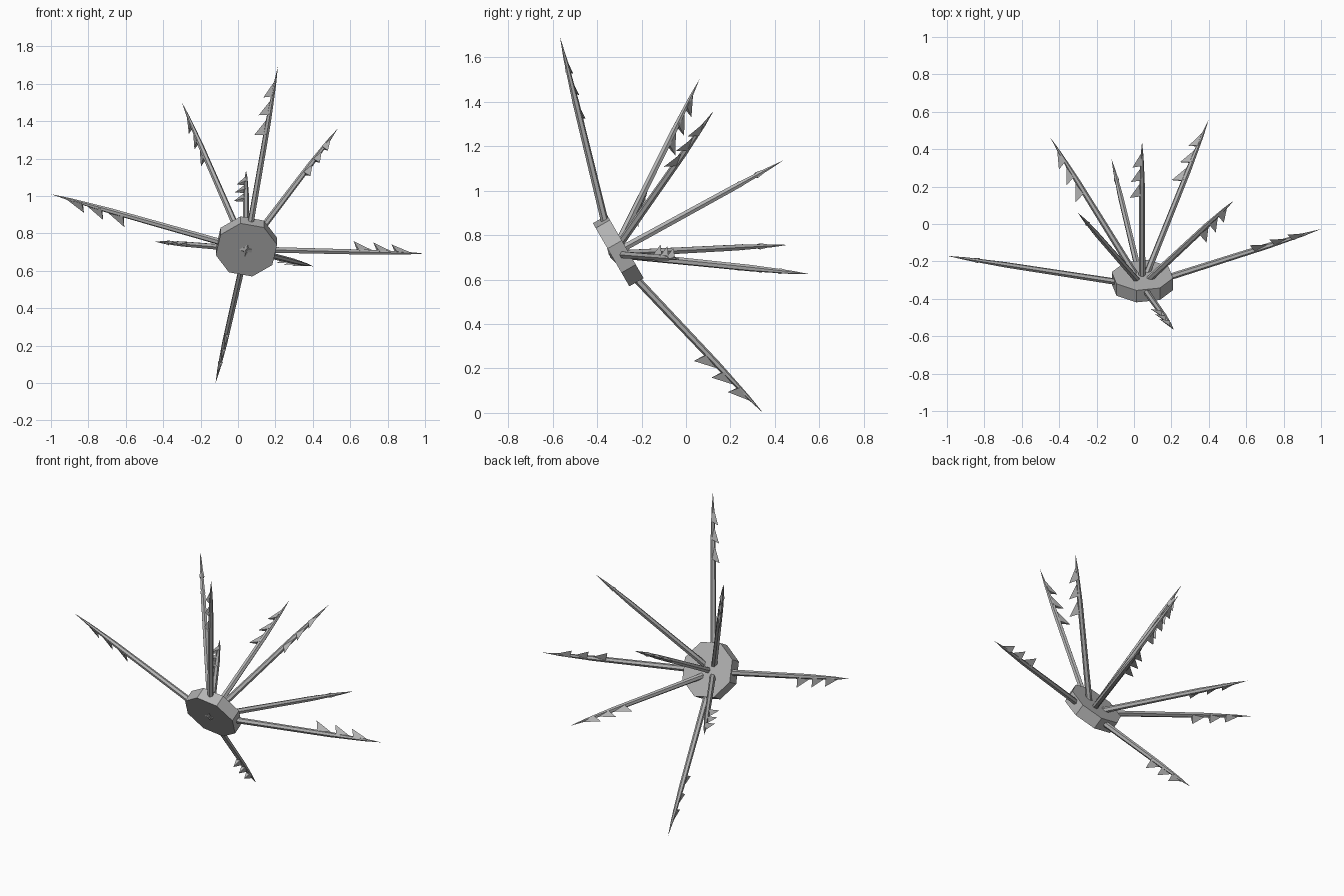
import bpy, bmesh, math
from mathutils import Vector, Matrix

cube = bpy.data.objects.get("Cube")
if cube:
    bpy.data.objects.remove(cube, do_unlink=True)

# One plain grey for everything
grey = bpy.data.materials.new("stone_grey")
grey.use_nodes = True
COLOUR = (0.45, 0.45, 0.45, 1)
grey.diffuse_color = COLOUR
grey.node_tree.nodes["Principled BSDF"].inputs["Base Color"].default_value = COLOUR


def finish(name, bm):
    bmesh.ops.recalc_face_normals(bm, faces=bm.faces)
    mesh = bpy.data.meshes.new(name)
    bm.to_mesh(mesh)
    bm.free()
    mesh.materials.append(grey)
    obj = bpy.data.objects.new(name, mesh)
    bpy.context.collection.objects.link(obj)
    return obj


# Octagonal hub, tilted so that its back faces upwards
bm = bmesh.new()
turn = Matrix.Rotation(math.radians(-60), 4, 'X') @ Matrix.Rotation(math.radians(-11), 4, 'Z')
bmesh.ops.create_cone(bm, cap_ends=True, segments=8, radius1=0.167, radius2=0.167, depth=0.074,
                      matrix=Matrix.Translation((0.045, -0.305, 0.73)) @ turn
                      @ Matrix.Rotation(math.radians(90), 4, 'Z'))
finish("hub", bm)

# Shaft profile (fraction of length, radius) and barbs (front, back, height)
ROOT = Vector((0.043, -0.33, 0.715))
PROFILE = [(0, 0.018), (0.7, 0.015), (0.9, 0.008)]
BARBS = [(0.73, 0.61, 0.066), (0.83, 0.72, 0.06), (0.93, 0.82, 0.051)]
SIDES = 6


def spike(name, tip, barb_side):
    axis = Vector(tip) - ROOT
    along = axis.normalized()
    out = Vector(barb_side)
    out = (out - along * out.dot(along)).normalized()
    across = along.cross(out)
    bm = bmesh.new()

    # Tapered shaft
    rings = []
    for s, r in PROFILE:
        angles = [math.tau * i / SIDES for i in range(SIDES)]
        rings.append([bm.verts.new(ROOT + axis * s + (out * math.cos(a) + across * math.sin(a)) * r)
                      for a in angles])
    point = bm.verts.new(tip)
    bm.faces.new(rings[0])
    for i in range(SIDES):
        j = (i + 1) % SIDES
        for low, high in zip(rings, rings[1:]):
            bm.faces.new((low[i], low[j], high[j], high[i]))
        bm.faces.new((rings[-1][i], rings[-1][j], point))

    # Backward pointing barbs
    for front, back, height in BARBS:
        nose = bm.verts.new(ROOT + axis * front)
        heel = ROOT + axis * (back + 0.02)
        a, b = [bm.verts.new(heel + across * w) for w in (-0.014, 0.014)]
        hook = bm.verts.new(ROOT + axis * back + out * height)
        for face in ((nose, a, hook), (nose, hook, b), (a, b, hook), (nose, b, a)):
            bm.faces.new(face)
    finish(name, bm)


# Spikes: tip position and the side that carries the barbs
SPIKES = {
    "top_spike": ((0.213, -0.567, 1.69), (-1, 0.4, 0)),
    "upper_left_spike": ((0.533, 0.125, 1.36), (0.6, -0.6, 0)),
    "upper_right_spike": ((-0.3, 0.06, 1.5), (-0.5, 0.7, -0.5)),
    "centre_spike": ((0.043, 0.44, 1.137), (-1, 0, 0)),
    "right_spike": ((-1.0, -0.17, 1.01), (-0.2, 0.3, -1)),
    "left_spike": ((1.0, -0.027, 0.692), (0, 0.5, 0.85)),
    "back_right_spike": ((-0.446, 0.46, 0.756), (-0.85, -0.53, 0)),
    "back_left_spike": ((0.4, 0.56, 0.624), (-0.9, 0.35, -0.3)),
    "bottom_spike": ((-0.12, 0.347, 0.0), (0, -0.72, -0.69)),
}
for name, (tip, side) in SPIKES.items():
    spike(name, tip, side)
